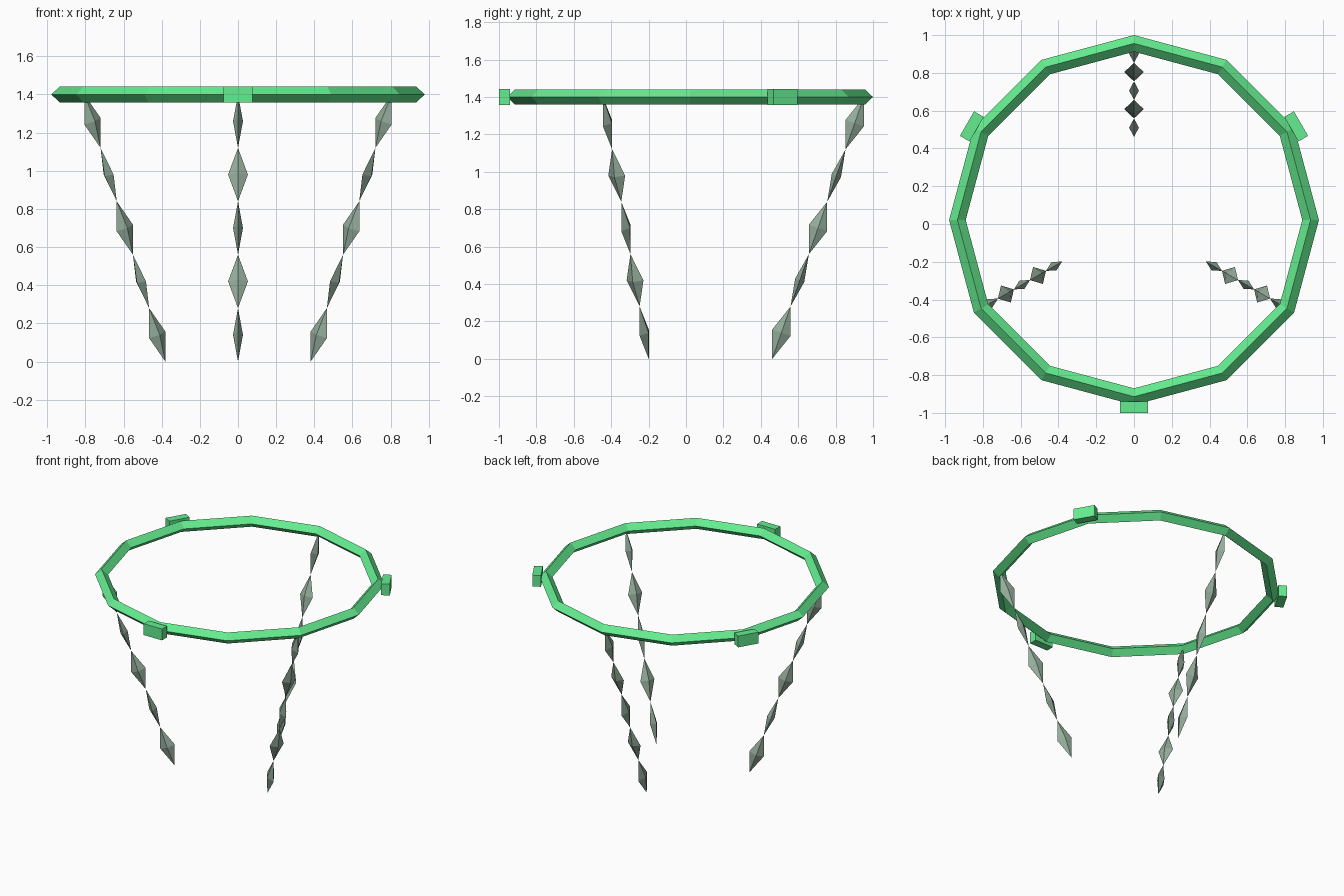
import bpy, bmesh
from math import radians, cos, sin
from mathutils import Vector, Matrix

if "Cube" in bpy.data.objects:
    bpy.data.objects.remove(bpy.data.objects["Cube"])

CENTRE = Vector((0, 0.021, 1.40))
RING_R, RING_W, RING_H = 0.935, 0.044, 0.041
BOTTOM_R, LINKS = 0.44, 5


def material(name, rgb):
    m = bpy.data.materials.new(name)
    m.diffuse_color = (*rgb, 1)
    m.use_nodes = True
    m.node_tree.nodes["Principled BSDF"].inputs["Base Color"].default_value = m.diffuse_color
    return m


green = material("bright_green", (0.13, 0.85, 0.28))
sage = material("sage_green", (0.30, 0.42, 0.33))


def finish(bm, name, mat):
    bmesh.ops.recalc_face_normals(bm, faces=bm.faces[:])
    mesh = bpy.data.meshes.new(name)
    bm.to_mesh(mesh)
    bm.free()
    mesh.materials.append(mat)
    obj = bpy.data.objects.new(name, mesh)
    bpy.context.collection.objects.link(obj)
    return obj


def polar(r, angle, z=0.0):
    return Vector((CENTRE.x + r * cos(angle), CENTRE.y + r * sin(angle), z))


# Twelve-sided ring with a diamond cross-section
bm = bmesh.new()
loops = []
for i in range(12):
    a = radians(30 * i)
    loops.append([bm.verts.new(polar(RING_R + dr * RING_W, a, CENTRE.z + dz * RING_H))
                  for dr, dz in ((1, 0), (0, 1), (-1, 0), (0, -1))])
for i in range(12):
    p, q = loops[i], loops[(i + 1) % 12]
    for j in range(4):
        k = (j + 1) % 4
        bm.faces.new((p[j], q[j], q[k], p[k]))
finish(bm, "ring", green)

# Small blocks on the outside of the ring
for n, deg in enumerate((30, 150, 270)):
    a = radians(deg)
    bm = bmesh.new()
    mat = (Matrix.Translation(polar(0.9915, a, CENTRE.z)) @ Matrix.Rotation(a, 4, 'Z')
           @ Matrix.Diagonal((0.059, 0.15, 0.084, 1)))
    bmesh.ops.create_cube(bm, size=1, matrix=mat)
    finish(bm, f"ring_block_{n + 1}", green)

# Hanging chains of stretched octahedra, each link turned a quarter from the last
for n, deg in enumerate((90, 210, 330)):
    a = radians(deg)
    top, end = polar(RING_R - 0.005, a, CENTRE.z), polar(BOTTOM_R, a, 0)
    axis = (end - top).normalized()
    tangent = Vector((-sin(a), cos(a), 0))
    across = axis.cross(tangent)
    bm = bmesh.new()
    for i in range(LINKS):
        p, q = top.lerp(end, i / LINKS), top.lerp(end, (i + 1) / LINKS)
        mid = (p + q) / 2
        wt, wa = (0.026, 0.052) if i % 2 == 0 else (0.052, 0.026)
        waist = [bm.verts.new(mid + d) for d in
                 (tangent * wt, across * wa, -tangent * wt, -across * wa)]
        for tip in (bm.verts.new(p), bm.verts.new(q)):
            for j in range(4):
                bm.faces.new((waist[j], waist[(j + 1) % 4], tip))
    finish(bm, f"hanging_chain_{n + 1}", sage)
